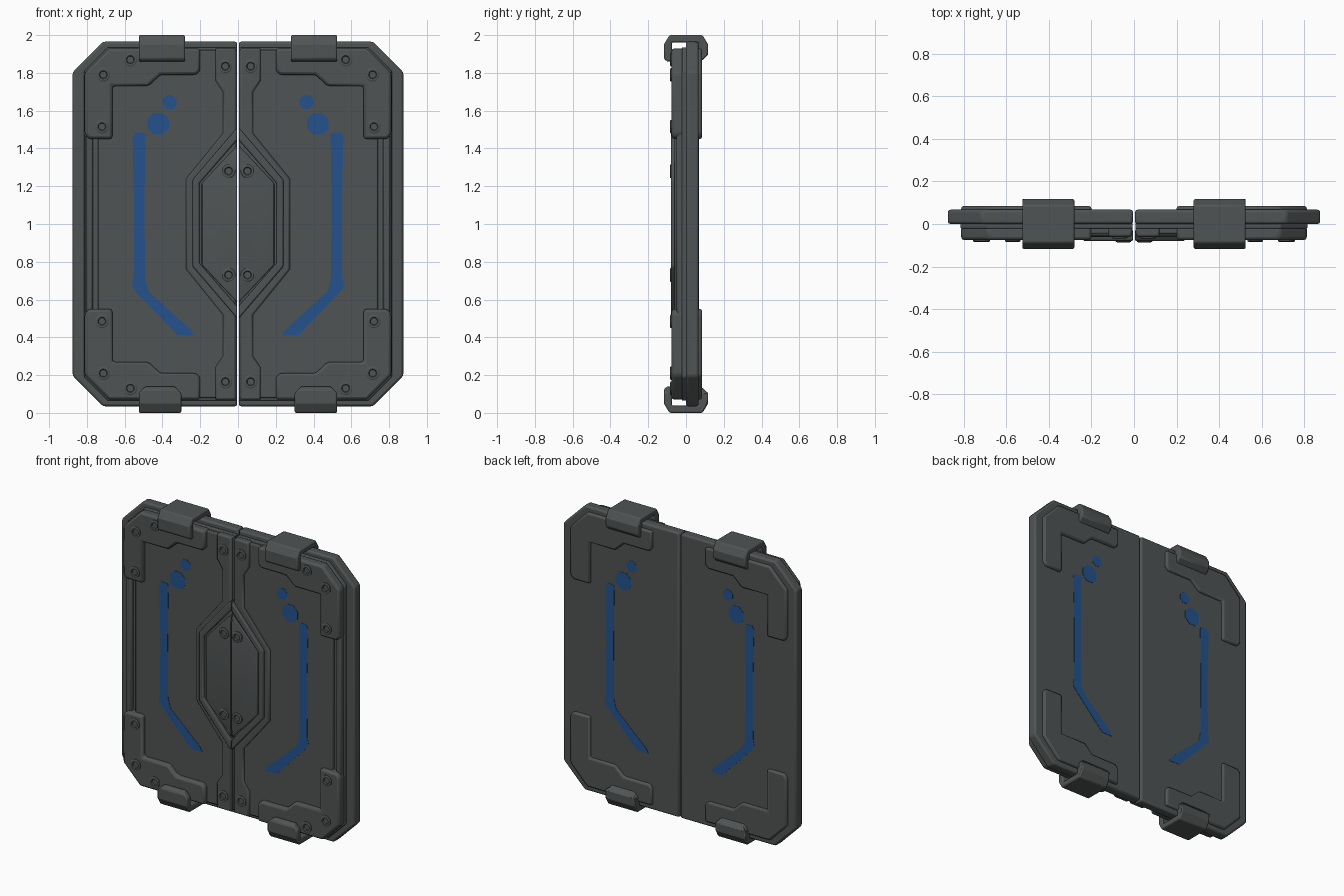
import bpy, bmesh, math
from mathutils import Vector

if "Cube" in bpy.data.objects:
    bpy.data.objects.remove(bpy.data.objects["Cube"])


def material(name, rgb):
    m = bpy.data.materials.new(name)
    m.diffuse_color = (*rgb, 1)
    m.use_nodes = True
    m.node_tree.nodes["Principled BSDF"].inputs["Base Color"].default_value = m.diffuse_color
    return m


GREY = material("dark_grey", (0.08, 0.088, 0.088))
BLUE = material("deep_blue", (0.018, 0.085, 0.27))


def finish(name, bm, mat=GREY, bevel=0.0, segments=2):
    """Turn a right-half mesh into an object, bevelled and mirrored over x."""
    bmesh.ops.recalc_face_normals(bm, faces=bm.faces[:])
    me = bpy.data.meshes.new(name)
    bm.to_mesh(me)
    bm.free()
    me.materials.append(mat)
    ob = bpy.data.objects.new(name, me)
    bpy.context.collection.objects.link(ob)
    if bevel:
        b = ob.modifiers.new("bevel", 'BEVEL')
        b.width, b.segments, b.limit_method = bevel, segments, 'ANGLE'
        b.angle_limit = math.radians(40)
    m = ob.modifiers.new("mirror", 'MIRROR')
    m.use_mirror_merge = False
    bpy.context.view_layer.objects.active = ob
    bpy.ops.object.select_all(action='DESELECT')
    ob.select_set(True)
    bpy.ops.object.shade_smooth_by_angle(angle=math.radians(25))
    return ob


def extrude(points, offset):
    bm = bmesh.new()
    f = bm.faces.new([bm.verts.new(p) for p in points])
    r = bmesh.ops.extrude_face_region(bm, geom=[f])
    vs = [v for v in r["geom"] if isinstance(v, bmesh.types.BMVert)]
    bmesh.ops.translate(bm, verts=vs, vec=offset)
    return bm


def plate(name, outline, y0, y1, bevel=0.0, mat=GREY, segments=2):
    """Flat plate from an (x, z) outline between two depths."""
    bm = extrude([(x, y0, z) for x, z in outline], (0, y1 - y0, 0))
    return finish(name, bm, mat, bevel, segments)


def flip(outline):
    return [(x, 2 - z) for x, z in outline]


def loft(name, rings):
    """Plate whose front ring differs from its back ring."""
    bm = bmesh.new()
    rows = [[bm.verts.new((x, y, z)) for x, z in ring] for ring, y in rings]
    bm.faces.new(rows[0])
    bm.faces.new(rows[-1])
    for a, b in zip(rows, rows[1:]):
        for i in range(len(a)):
            j = (i + 1) % len(a)
            bm.faces.new((a[i], a[j], b[j], b[i]))
    return finish(name, bm, GREY, 0.005)


# Main door leaf and its stepped front layers
plate("door_leaf", [(.004, .035), (.715, .035), (.875, .195), (.875, 1.805),
                    (.715, 1.965), (.004, 1.965)], 0.0, .067, .012)
plate("front_base", [(.006, .065), (.69, .065), (.815, .19), (.815, 1.81),
                     (.69, 1.935), (.006, 1.935)], -.022, .005, .006)
plate("front_panel", [(.006, .08), (.64, .08), (.74, .18), (.74, 1.82),
                      (.64, 1.92), (.006, 1.92)], -.045, -.01, .006)
plate("side_rail", [(.768, .5), (.806, .5), (.806, 1.5), (.768, 1.5)],
      -.05, -.01, .01)

# Corner brackets, front and back
bracket = [(.2, 1.93), (.2, 1.815), (.22, 1.79), (.41, 1.79), (.475, 1.73),
           (.665, 1.73), (.665, 1.45), (.79, 1.45), (.812, 1.475),
           (.812, 1.8), (.685, 1.93)]
for label, shape in (("upper", bracket), ("lower", flip(bracket))):
    plate(label + "_front_bracket", shape, -.076, -.01, .015)
    plate(label + "_back_bracket", shape, .05, .085, .012)

# Centre strip widening into a hexagon
plate("centre_strip", [(.01, .07), (.12, .07), (.12, .24), (.08, .3), (.08, .52),
                       (.275, .76), (.275, 1.24), (.08, 1.48), (.08, 1.7),
                       (.12, 1.76), (.12, 1.93), (.01, 1.93)], -.06, -.01, .01)
plate("hexagon_rib", [(.004, .50), (.24, .775), (.24, 1.235), (.004, 1.51),
                      (.004, 1.445), (.205, 1.215), (.205, .795), (.004, .565)],
      -.08, -.03, .008)

# Raised faceted handle plate inside the hexagon
outer = [(.004, .585), (.192, .785), (.192, 1.215), (.004, 1.415)]
inner = [(.004, .66), (.125, .80), (.125, 1.20), (.004, 1.34)]
loft("handle_plate", [(outer, -.03), (outer, -.066), (inner, -.078)])


# Screws: short ring with a sunken middle
def screw(x, y, z, r=.036, n=20):
    bm = bmesh.new()
    rings = []
    for rr, d in ((r, .01), (r, -.005), (r * .85, -.008), (r * .6, -.008),
                  (r * .5, -.001)):
        rings.append([bm.verts.new((x + rr * math.cos(t), y + d, z + rr * math.sin(t)))
                      for t in (2 * math.pi * i / n for i in range(n))])
    for a, b in zip(rings, rings[1:]):
        for i in range(n):
            j = (i + 1) % n
            bm.faces.new((a[i], a[j], b[j], b[i]))
    bm.faces.new(rings[0])
    bm.faces.new(rings[-1])
    finish("screw", bm)


for x, z, y in ((.713, 1.79, -.076), (.57, 1.87, -.076), (.72, 1.515, -.076),
                (.067, 1.835, -.06)):
    screw(x, y, z)
    screw(x, y, 2 - z)
screw(.05, -.078, 1.28)
screw(.05, -.078, .73)

# Clips wrapped around the top and bottom edges
c_profile = [(-.117, 1.875), (-.117, 1.95), (-.088, 2.0), (.088, 2.0),
             (.117, 1.95), (.117, 1.895), (.085, 1.865), (.066, 1.865),
             (.066, 1.962), (-.075, 1.962), (-.075, 1.86), (-.1, 1.86)]
for label, x0, x1 in (("top_clip", .28, .525), ("bottom_clip", .3, .525)):
    low = label == "bottom_clip"
    bm = extrude([(x0, y, 2 - z if low else z) for y, z in c_profile],
                 (x1 - x0, 0, 0))
    if low:  # cut the upper corners of the prongs
        for x, s in ((x0, -1), (x1, 1)):
            geom = bm.verts[:] + bm.edges[:] + bm.faces[:]
            bmesh.ops.bisect_plane(bm, geom=geom, plane_co=(x, 0, .105),
                                   plane_no=Vector((s, 0, 1)), clear_outer=True)
            bmesh.ops.holes_fill(bm, edges=[e for e in bm.edges if e.is_boundary])
    finish(label, bm, GREY, .008)

# Painted blue marks on both sides
stripe = [(.49, 1.47), (.50, 1.485), (.545, 1.485), (.558, 1.46), (.55, 1.1),
          (.552, .72), (.562, .67), (.545, .645), (.32, .412), (.235, .41),
          (.25, .44), (.475, .645), (.492, .71), (.495, 1.1)]


def dot(cx, cz, r):
    return [(cx + r * math.cos(t), cz + r * math.sin(t))
            for t in (math.pi / 8 + math.pi / 4 * i for i in range(8))]


for shape, name in ((stripe, "blue_stripe"), (dot(.362, 1.645, .04), "small_blue_dot"),
                    (dot(.423, 1.53, .062), "large_blue_dot")):
    plate(name + "_front", shape, -.047, -.044, mat=BLUE)
    plate(name + "_back", shape, .066, .069, mat=BLUE)
